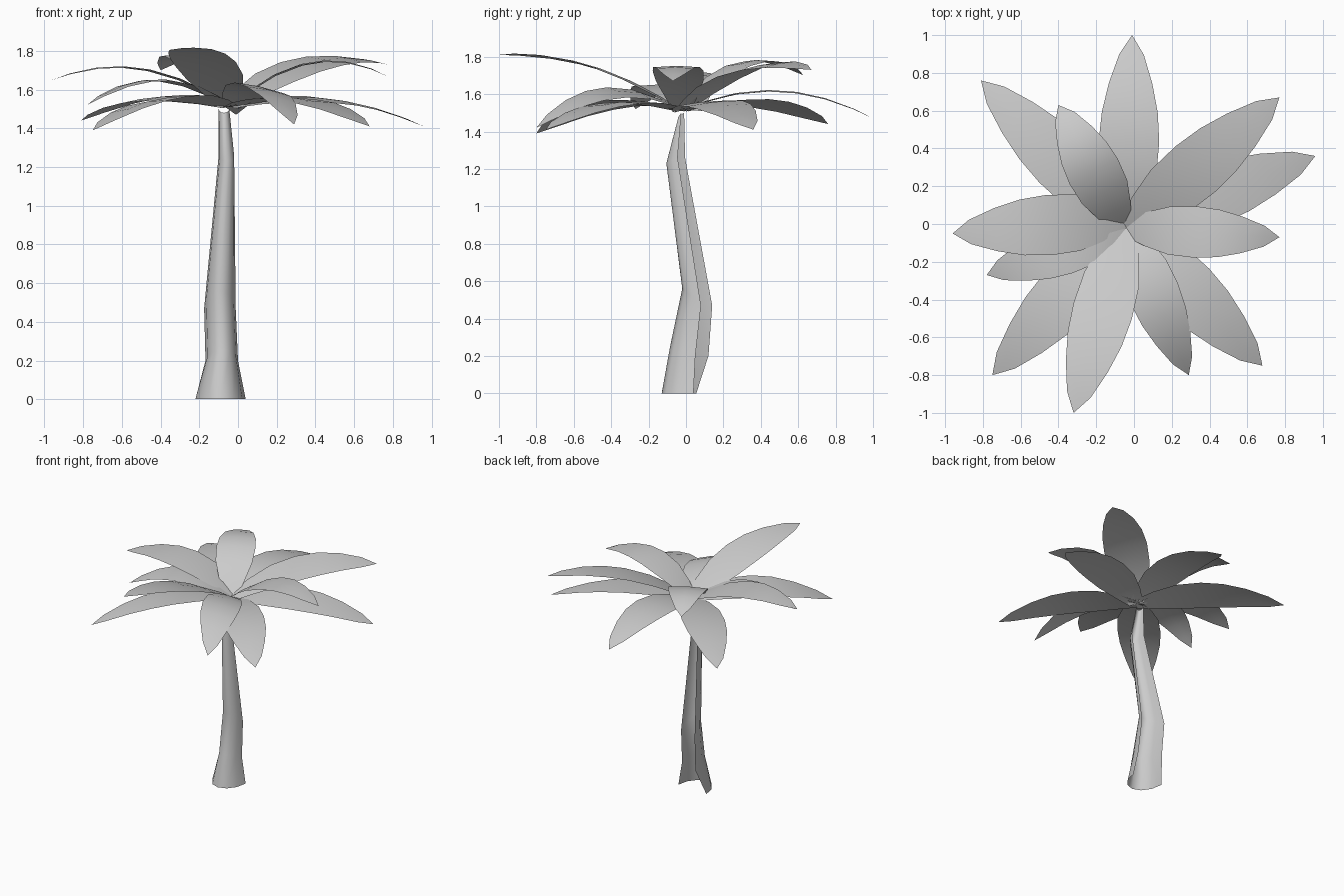
import bpy, bmesh, math
from mathutils import Vector

if "Cube" in bpy.data.objects:
    bpy.data.objects.remove(bpy.data.objects["Cube"])


def grid_object(name, rows):
    """Skin a list of equally long point rows into one smooth open sheet."""
    bm = bmesh.new()
    grid = [[bm.verts.new(p) for p in row] for row in rows]
    for a, b in zip(grid, grid[1:]):
        for i in range(len(a) - 1):
            bm.faces.new((a[i], a[i + 1], b[i + 1], b[i])).smooth = True
    bmesh.ops.remove_doubles(bm, verts=bm.verts, dist=0.0005)
    mesh = bpy.data.meshes.new(name)
    bm.to_mesh(mesh)
    bm.free()
    obj = bpy.data.objects.new(name, mesh)
    bpy.context.collection.objects.link(obj)
    return obj


# Trunk: half-round shell, open at the back
# left x, right x, front y, left back y, right back y, front z, back z
SECTIONS = [
    (-0.22, 0.04, -0.13, 0.055, 0.04, 0.00, 0.00),
    (-0.168, 0.00, -0.085, 0.12, 0.05, 0.25, 0.20),
    (-0.175, -0.012, -0.02, 0.14, 0.08, 0.56, 0.47),
    (-0.10, -0.02, -0.105, -0.005, -0.045, 1.23, 1.26),
    (-0.10, -0.045, -0.04, -0.01, -0.025, 1.48, 1.50),
]
rows = []
for xl, xr, yf, yl, yr, zf, zb in SECTIONS:
    row = []
    for i in range(7):
        a = math.pi * i / 6
        k, s = (1 - math.cos(a)) / 2, math.sin(a)
        back = yl + (yr - yl) * k
        row.append((xl + (xr - xl) * k, back + (yf - back) * s, zb + (zf - zb) * s))
    rows.append(row)
grid_object("trunk", rows)

# Fronds: flat pointed blades arching from the crown
WIDTHS = [(0, .055), (.12, .105), (.28, .15), (.45, .16), (.6, .148),
          (.75, .115), (.9, .065), (1, 0)]


def frond(name, x, y, z_mid, z_tip, roll=0.0, width=1.0, base=(-0.04, -0.02)):
    start = Vector((*base, 1.51))
    span = Vector((x - base[0], y - base[1], 0))
    # sideways direction, tilted by the roll
    side = Vector((-span.y, span.x, 0)).normalized() + Vector((0, 0, roll))
    # quadratic height through base, 55 percent and tip
    h, m = z_tip - start.z, z_mid - start.z
    c = (h * 0.55 - m) / (0.55 - 0.55 ** 2)
    rows = []
    for t, w in WIDTHS:
        mid = start + span * t + Vector((0, 0, (h - c) * t + c * t * t))
        rib = Vector((0, 0, 0.05 * w))
        rows.append([mid - side * w * width, mid + rib, mid + side * w * width])
    return grid_object(name, rows)


FRONDS = [  # tip x, tip y, middle z, tip z, roll, width, base
    (-0.01, 1.00, 1.61, 1.47),
    (0.77, 0.67, 1.74, 1.73, 0.15),
    (0.96, 0.36, 1.54, 1.41, 0.10),
    (0.77, -0.07, 1.74, 1.67, 0.0, 0.85),
    (0.68, -0.75, 1.54, 1.41),
    (0.29, -0.80, 1.60, 1.42, -0.20, 0.85),
    (-0.32, -1.00, 1.76, 1.81, 0.09),
    (-0.75, -0.80, 1.54, 1.39, 0.10),
    (-0.78, -0.27, 1.645, 1.52, 0.0, 0.85),
    (-0.96, -0.05, 1.71, 1.65, 0.0, 1.0, (-0.04, 0.03)),
    (-0.81, 0.76, 1.55, 1.44, -0.10),
    (-0.40, 0.63, 1.77, 1.70, 0.0, 0.9, (-0.06, -0.01)),
]
for i, f in enumerate(FRONDS):
    frond(f"frond_{i + 1}", *f)
